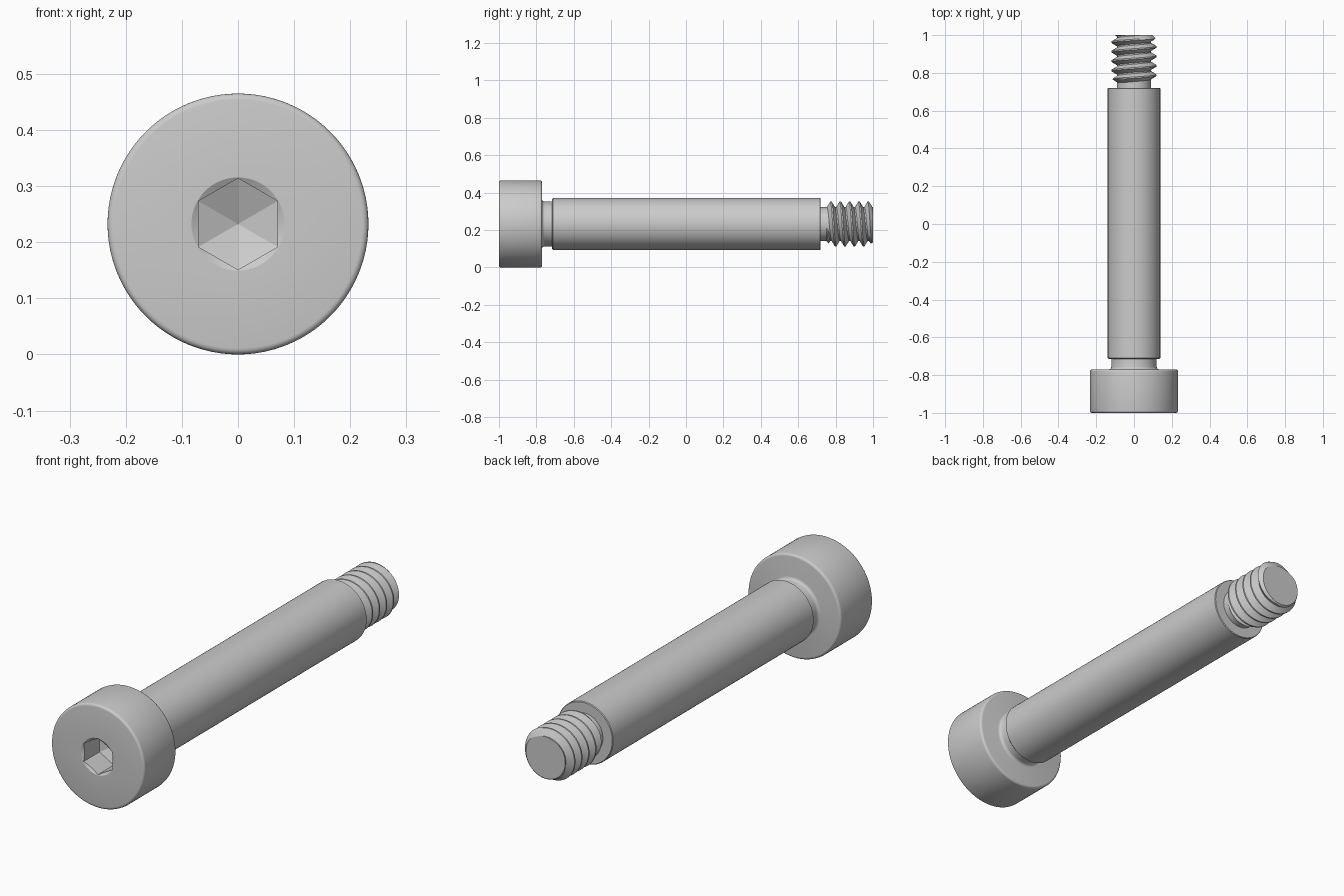
import bpy, bmesh, math
from math import sin, cos, tau, pi

if "Cube" in bpy.data.objects:
    bpy.data.objects.remove(bpy.data.objects["Cube"])

AXIS_Z = 0.2325
SEG = 96


def finish(name, bm, smooth=True):
    bmesh.ops.remove_doubles(bm, verts=bm.verts[:], dist=1e-5)
    bmesh.ops.recalc_face_normals(bm, faces=bm.faces[:])
    me = bpy.data.meshes.new(name)
    bm.to_mesh(me)
    bm.free()
    ob = bpy.data.objects.new(name, me)
    bpy.context.collection.objects.link(ob)
    if smooth:
        shade(ob)
    return ob


def shade(ob):
    bpy.ops.object.select_all(action='DESELECT')
    ob.select_set(True)
    bpy.context.view_layer.objects.active = ob
    bpy.ops.object.shade_smooth_by_angle(angle=math.radians(25))


def ring_point(r, y, t):
    return (r * sin(t), y, AXIS_Z + r * cos(t))


def skin(bm, rows):
    # quads between successive rows of vertices
    for a, b in zip(rows, rows[1:]):
        for i in range(len(a) - 1):
            bm.faces.new((a[i], a[i + 1], b[i + 1], b[i]))


def lathe(name, profile, n=SEG, smooth=True):
    # revolve (radius, y) points around the bolt axis
    bm = bmesh.new()
    skin(bm, [[bm.verts.new(ring_point(r, y, tau * i / n)) for i in range(n + 1)]
              for r, y in profile])
    return finish(name, bm, smooth)


def arc(cr, cy, rad, a0, a1, n=4):
    return [(cr + rad * cos(a0 + (a1 - a0) * i / n), cy + rad * sin(a0 + (a1 - a0) * i / n))
            for i in range(n + 1)]


# head, neck, shoulder and thread undercut in one revolved profile
f = 0.011
R = AXIS_Z
profile = [(0, -1)]
profile += arc(R - f, -1 + f, f, -pi / 2, 0)
profile += arc(R - f, -0.77 - f, f, 0, pi / 2)
profile += arc(0.134, -0.756, 0.014, -pi / 2, -pi)
profile += [(0.12, -0.716), (0.133, -0.716), (0.139, -0.710),
            (0.139, 0.717), (0.136, 0.72)]
profile += [(0.09, 0.72), (0.09, 0.752), (0, 0.752)]
body = lathe("head_and_shoulder", profile)

# hex socket with conical floor, and countersunk rim
cutters = [
    lathe("hex_cutter", [(0, -1.1), (0.0815, -1.1), (0.0815, -0.885), (0, -0.85)], 6, False),
    lathe("countersink_cutter", [(0, -1.02), (0.1176, -1.02), (0.0656, -0.99), (0, -0.99)], SEG, False),
]
for c in cutters:
    c.hide_render = True
    m = body.modifiers.new(c.name, 'BOOLEAN')
    m.operation = 'DIFFERENCE'
    m.solver = 'EXACT'
    m.object = c
    bpy.context.view_layer.objects.active = body
    bpy.ops.object.modifier_apply(modifier=m.name)
    bpy.data.objects.remove(c)
shade(body)

# helical thread: rows follow the helix and are clamped to the ends
Y0, Y1, PITCH = 0.75, 1.0, 0.05
MINOR, MAJOR = 0.09, 0.12
STOPS = [0, 0.07, 0.24, 0.43, 0.57, 0.76, 0.93]


def thread_radius(y, t):
    p = ((y - Y0) / PITCH - t / tau) % 1.0
    d = min(p, 1 - p)
    h = min(max((d - 0.07) / 0.36, 0), 1)
    r = MINOR + (MAJOR - MINOR) * h
    return min(r, MINOR + max(0, y - Y0) * 1.5, 0.098 + (Y1 - y) * 1.0)


bm = bmesh.new()
rows = []
for turn in range(-1, 7):
    for s in STOPS:
        row = []
        for i in range(SEG + 1):
            t = tau * i / SEG
            y = min(max(Y0 + PITCH * (turn + s + t / tau), Y0), Y1)
            row.append(bm.verts.new(ring_point(thread_radius(y, t), y, t)))
        rows.append(row)
# end disc
rows.append([bm.verts.new((0, Y1, AXIS_Z)) for i in range(SEG + 1)])
skin(bm, rows)
finish("thread", bm)
